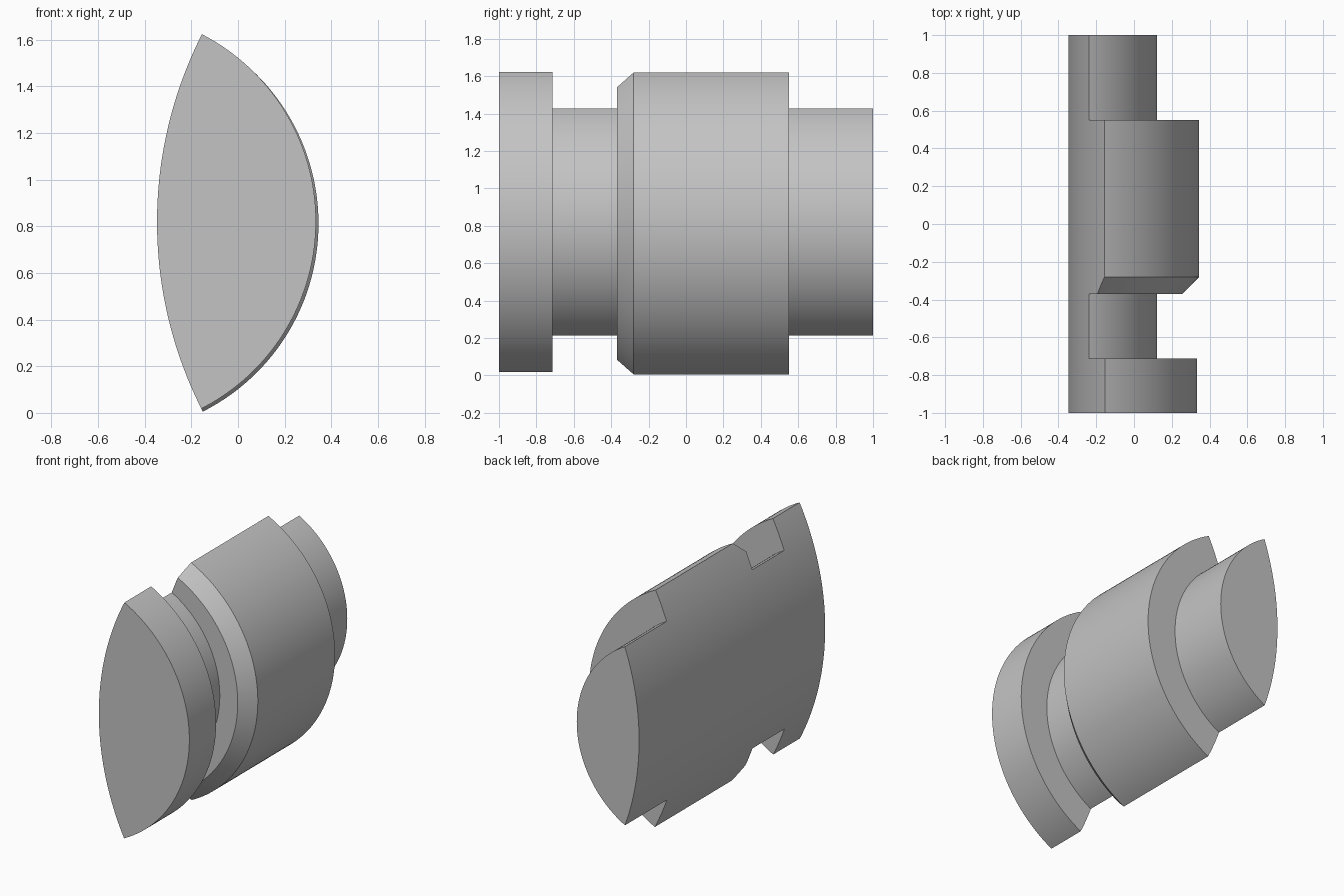
import bpy
import math

default = bpy.data.objects.get("Cube")
if default:
    bpy.data.objects.remove(default, do_unlink=True)

grey = bpy.data.materials.new("plain grey")
grey.use_nodes = True
colour = (0.55, 0.55, 0.55, 1)
grey.diffuse_color = colour
grey.node_tree.nodes["Principled BSDF"].inputs["Base Color"].default_value = colour


def lathe(name, cx, cz, profile, steps):
    """Closed solid turned about an axis along y; profile is (y, radius) pairs."""
    verts, faces = [], []
    for y, r in profile:
        for i in range(steps):
            a = math.tau * i / steps
            verts.append((cx + r * math.cos(a), y, cz + r * math.sin(a)))
    for k in range(len(profile) - 1):
        for i in range(steps):
            j = (i + 1) % steps
            a, b = k * steps, (k + 1) * steps
            faces.append((a + i, b + i, b + j, a + j))
    faces.append(tuple(range(steps)))
    last = (len(profile) - 1) * steps
    faces.append(tuple(last + i for i in reversed(range(steps))))
    mesh = bpy.data.meshes.new(name)
    mesh.from_pydata(verts, [], faces)
    mesh.materials.append(grey)
    obj = bpy.data.objects.new(name, mesh)
    bpy.context.collection.objects.link(obj)
    return obj


def combine(target, other, operation):
    mod = target.modifiers.new(operation.lower(), 'BOOLEAN')
    mod.operation = operation
    mod.solver = 'EXACT'
    mod.object = other
    bpy.context.view_layer.objects.active = target
    bpy.ops.object.modifier_apply(modifier=mod.name)
    bpy.data.objects.remove(other, do_unlink=True)


# Front flange and the narrower neck that runs to the back
insert = lathe("grooved_insert", -0.568, 0.821,
               [(-1, 0.902), (-0.713, 0.902), (-0.713, 0.69), (1, 0.69)], 240)

# Wide middle body with a chamfered front rim
body = lathe("middle_body", -0.557, 0.811,
             [(-0.37, 0.814), (-0.28, 0.902), (0.55, 0.902)], 240)
combine(insert, body, 'UNION')

# Shallow curved back that trims everything to a lens section
back = lathe("back_curve", 1.433, 0.818, [(-1.5, 1.78), (1.5, 1.78)], 360)
combine(insert, back, 'INTERSECT')

bpy.ops.object.select_all(action='DESELECT')
insert.select_set(True)
bpy.context.view_layer.objects.active = insert
bpy.ops.object.shade_smooth_by_angle(angle=math.radians(25))
